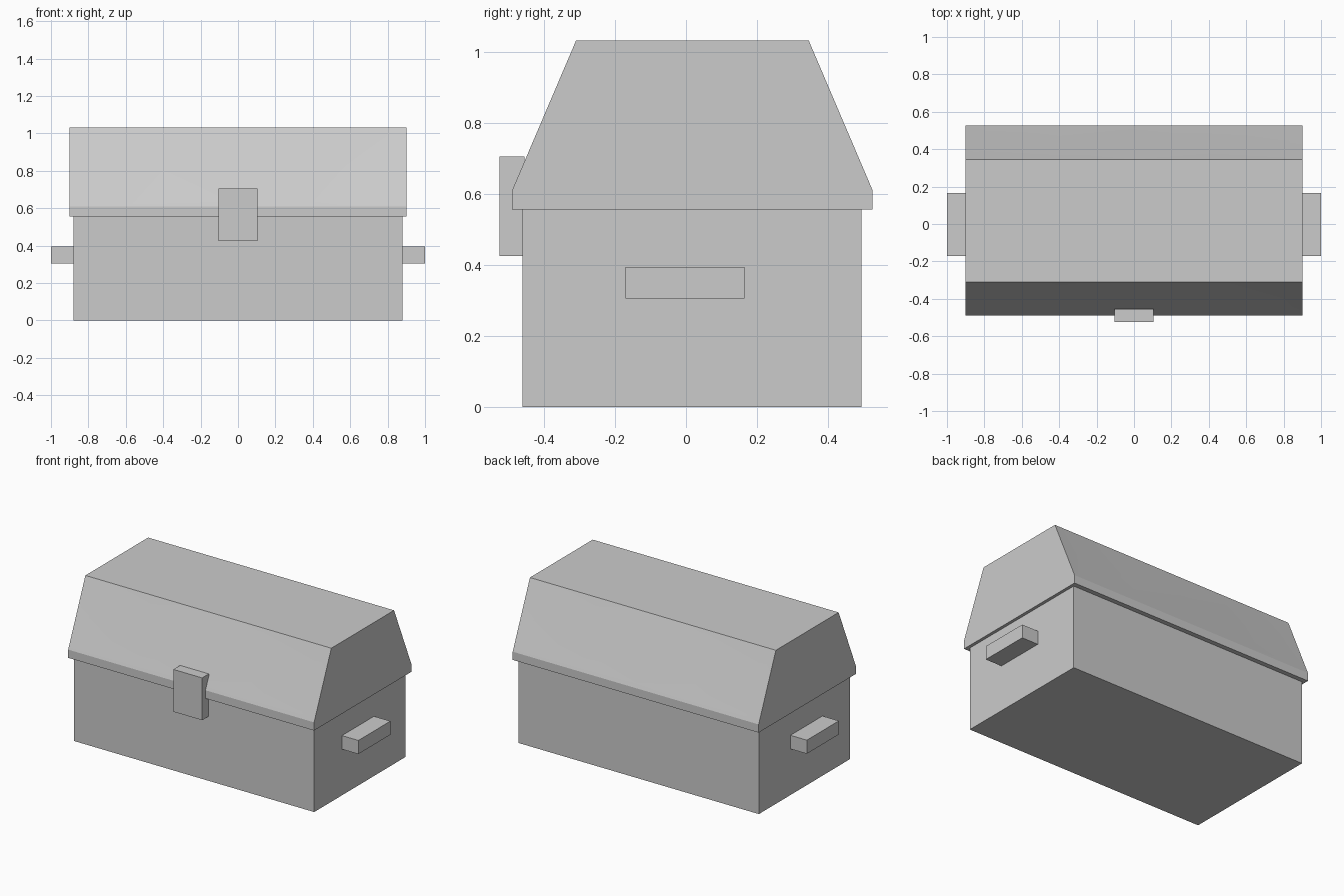
import bpy, bmesh, math

cube = bpy.data.objects.get("Cube")
if cube:
    bpy.data.objects.remove(cube, do_unlink=True)

grey = bpy.data.materials.new("plain grey")
grey.use_nodes = True
colour = (0.6, 0.6, 0.6, 1)
grey.diffuse_color = colour
grey.node_tree.nodes["Principled BSDF"].inputs["Base Color"].default_value = colour


def finish(name, bm):
    bmesh.ops.recalc_face_normals(bm, faces=bm.faces)
    mesh = bpy.data.meshes.new(name)
    bm.to_mesh(mesh)
    bm.free()
    mesh.materials.append(grey)
    obj = bpy.data.objects.new(name, mesh)
    bpy.context.collection.objects.link(obj)
    return obj


def box(name, low, high):
    bm = bmesh.new()
    bmesh.ops.create_cube(bm, size=1)
    for v in bm.verts:
        v.co = [a + (b - a) * (c + 0.5) for a, b, c in zip(low, high, v.co)]
    return finish(name, bm)


# Body, latch and side handles
box("chest_body", (-0.88, -0.46, 0), (0.88, 0.495, 0.57))
box("front_latch", (-0.105, -0.525, 0.425), (0.105, -0.455, 0.705))
box("left_handle", (0.87, -0.17, 0.305), (1, 0.165, 0.395))
box("right_handle", (-1, -0.17, 0.305), (-0.87, 0.165, 0.395))

# Lid: chamfered profile swept along x, slopes very slightly dished near the ends
MID, LIP, TOP = 0.018, 0.508, 0.328
Z_LIP, Z_TOP = 0.61, 1.032
columns = [-0.9, -0.8, -0.4, 0, 0.4, 0.8, 0.9]
heights = [0, 0.06, 0.5, 1]


def lid_section(x):
    dish = 0.004 if 0.3 < abs(x) < 0.85 else 0
    half = [(LIP, 0.556)]
    for t in heights:
        inset = dish if 0.1 < t < 0.9 else 0
        half.append((LIP + (TOP - LIP) * t - inset, Z_LIP + (Z_TOP - Z_LIP) * t))
    front = [(x, MID - y, z) for y, z in half]
    back = [(x, MID + y, z) for y, z in reversed(half)]
    return front + back


bm = bmesh.new()
rings = [[bm.verts.new(p) for p in lid_section(x)] for x in columns]
for a, b in zip(rings, rings[1:]):
    for i in range(len(a)):
        j = (i + 1) % len(a)
        bm.faces.new((a[i], a[j], b[j], b[i]))
bm.faces.new(rings[0])
bm.faces.new(rings[-1])
lid = finish("chest_lid", bm)

bpy.ops.object.select_all(action="DESELECT")
lid.select_set(True)
bpy.context.view_layer.objects.active = lid
bpy.ops.object.shade_smooth_by_angle(angle=math.radians(20))
